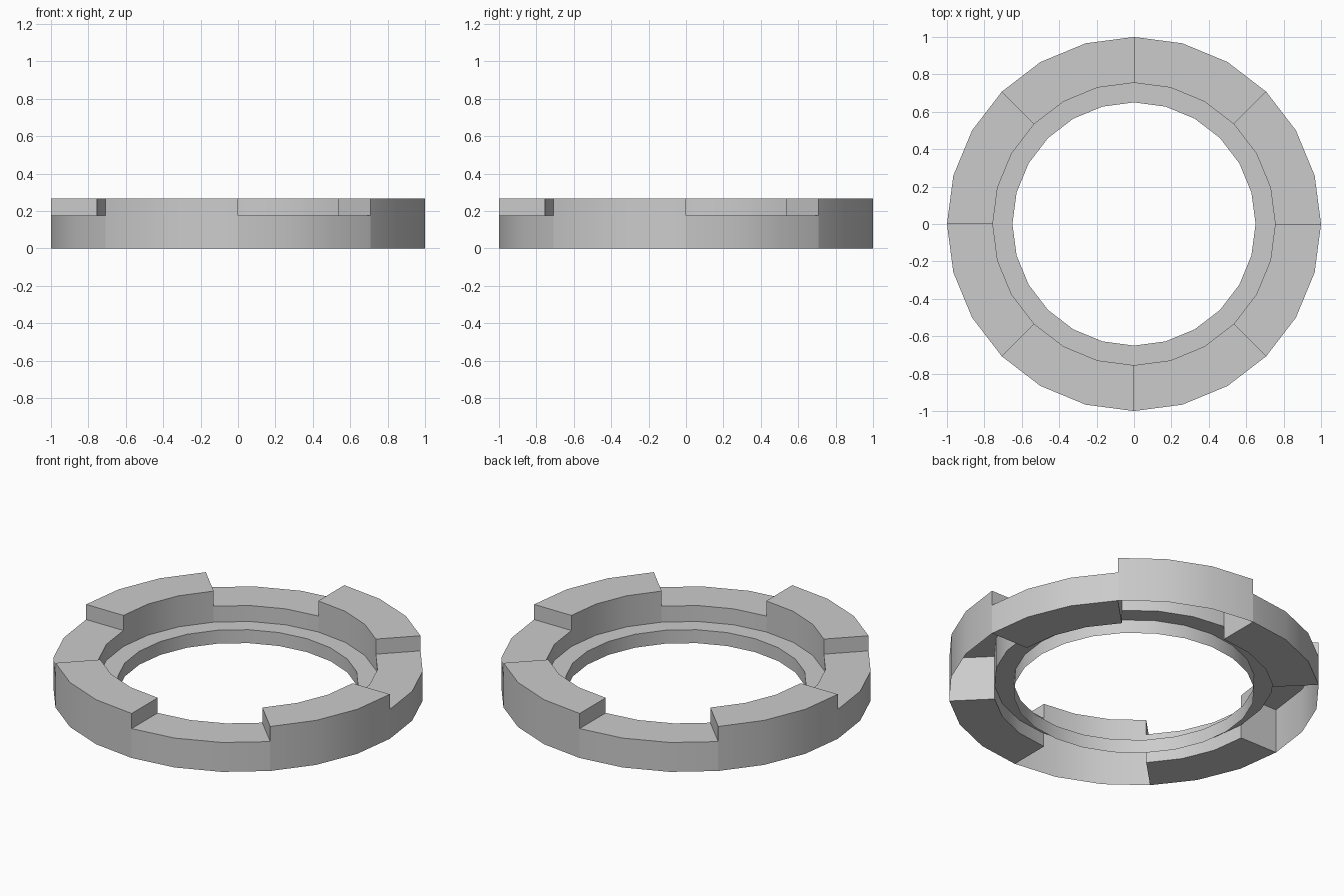
import bpy, bmesh
from math import cos, sin, tau

if "Cube" in bpy.data.objects:
    bpy.data.objects.remove(bpy.data.objects["Cube"])

SIDES = 24            # facets around the full circle
STEP = 3              # facets per 45 degree segment
R_OUT, R_MID, R_IN = 1.0, 0.755, 0.65
Z_TOP, Z_LOW, Z_LIP = 0.265, 0.175, 0.08


def point(i, r, z):
    a = tau * i / SIDES
    return (r * cos(a), r * sin(a), z)


def sweep(bm, profile, start, count):
    """Turn an (r, z) profile around z over some facets."""
    for i in range(start, start + count):
        for (r0, z0), (r1, z1) in zip(profile, profile[1:]):
            quad = [point(i, r0, z0), point(i + 1, r0, z0),
                    point(i + 1, r1, z1), point(i, r1, z1)]
            bm.faces.new([bm.verts.new(p) for p in quad])


def end_wall(bm, i, z0, z1, flip):
    quad = [point(i, R_OUT, z0), point(i, R_OUT, z1),
            point(i, R_MID, z1), point(i, R_MID, z0)]
    if flip:
        quad.reverse()
    bm.faces.new([bm.verts.new(p) for p in quad])


def finish(bm, name):
    bmesh.ops.remove_doubles(bm, verts=bm.verts, dist=1e-4)
    mesh = bpy.data.meshes.new(name)
    bm.to_mesh(mesh)
    bm.free()
    obj = bpy.data.objects.new(name, mesh)
    bpy.context.collection.objects.link(obj)
    bpy.ops.object.select_all(action='DESELECT')
    obj.select_set(True)
    bpy.context.view_layer.objects.active = obj
    bpy.ops.object.shade_smooth_by_angle()


# Low segments: closed boxes with a floor, between the teeth
bm = bmesh.new()
low = [(R_MID, 0), (R_OUT, 0), (R_OUT, Z_LOW), (R_MID, Z_LOW), (R_MID, 0)]
for start in range(0, SIDES, 2 * STEP):
    sweep(bm, low, start, STEP)
    end_wall(bm, start, 0, Z_LOW, True)
    end_wall(bm, start + STEP, 0, Z_LOW, False)
finish(bm, "low_segments")

# Raised teeth: hollow shells, open underneath
bm = bmesh.new()
high = [(R_OUT, 0), (R_OUT, Z_TOP), (R_MID, Z_TOP), (R_MID, Z_LIP)]
for start in range(STEP, SIDES, 2 * STEP):
    sweep(bm, high, start, STEP)
    end_wall(bm, start, Z_LOW, Z_TOP, True)
    end_wall(bm, start + STEP, Z_LOW, Z_TOP, False)
finish(bm, "raised_teeth")

# Inner lip: thin ledge and its inside wall, open underneath
bm = bmesh.new()
sweep(bm, [(R_MID, Z_LIP), (R_IN, Z_LIP), (R_IN, 0)], 0, SIDES)
finish(bm, "inner_lip")
